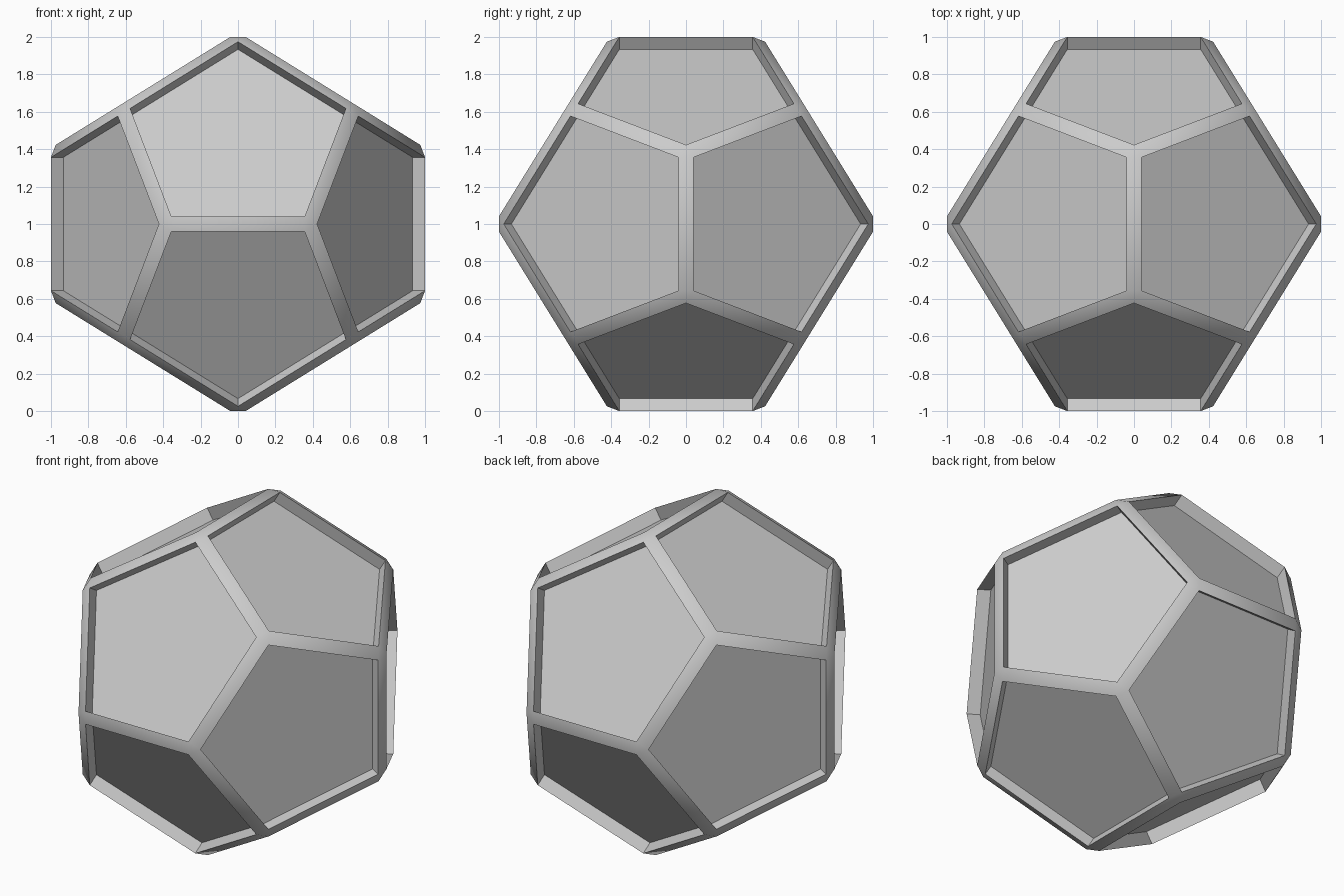
import bpy, bmesh, math
from mathutils import Vector

if "Cube" in bpy.data.objects:
    bpy.data.objects.remove(bpy.data.objects["Cube"])

PHI = (1 + math.sqrt(5)) / 2
DEPTH = 0.078                                   # how far panels sit below the frame
N = Vector((1, 0, PHI)).normalized()
SCALE = (1 - DEPTH * N.z) / PHI                 # core size so the overall span is 2
signs = (-1, 1)


def cycles(a, b, c):
    return [Vector(v) for v in ((a, b, c), (c, a, b), (b, c, a))]


# Core dodecahedron corners and face directions
corners = [Vector((x, y, z)) for x in signs for y in signs for z in signs]
normals = []
for s in signs:
    for t in signs:
        corners += cycles(0, s / PHI, t * PHI)
        normals += [v.normalized() for v in cycles(s, 0, t * PHI)]

# Rim of the frame: each pentagon pushed outward, joined by edge strips
bm = bmesh.new()
for n in normals:
    reach = max(c.dot(n) for c in corners)
    for c in corners:
        if c.dot(n) > reach - 1e-4:
            bm.verts.new(c * SCALE + n * DEPTH + Vector((0, 0, 1)))
bmesh.ops.convex_hull(bm, input=bm.verts[:])
bmesh.ops.dissolve_limit(bm, angle_limit=math.radians(1),
                         verts=bm.verts[:], edges=bm.edges[:])
bmesh.ops.recalc_face_normals(bm, faces=bm.faces[:])

# Sink the twelve pentagonal panels straight inward
panels = [f for f in bm.faces if len(f.verts) == 5]
bmesh.ops.inset_individual(bm, faces=panels, thickness=0, depth=-DEPTH)

mesh = bpy.data.meshes.new("panelled_dodecahedron")
bm.to_mesh(mesh)
bm.free()
obj = bpy.data.objects.new("panelled_dodecahedron", mesh)
bpy.context.collection.objects.link(obj)

# Soft shading across strips, crisp panel rims
bpy.context.view_layer.objects.active = obj
obj.select_set(True)
bpy.ops.object.shade_smooth_by_angle(angle=math.radians(30))
